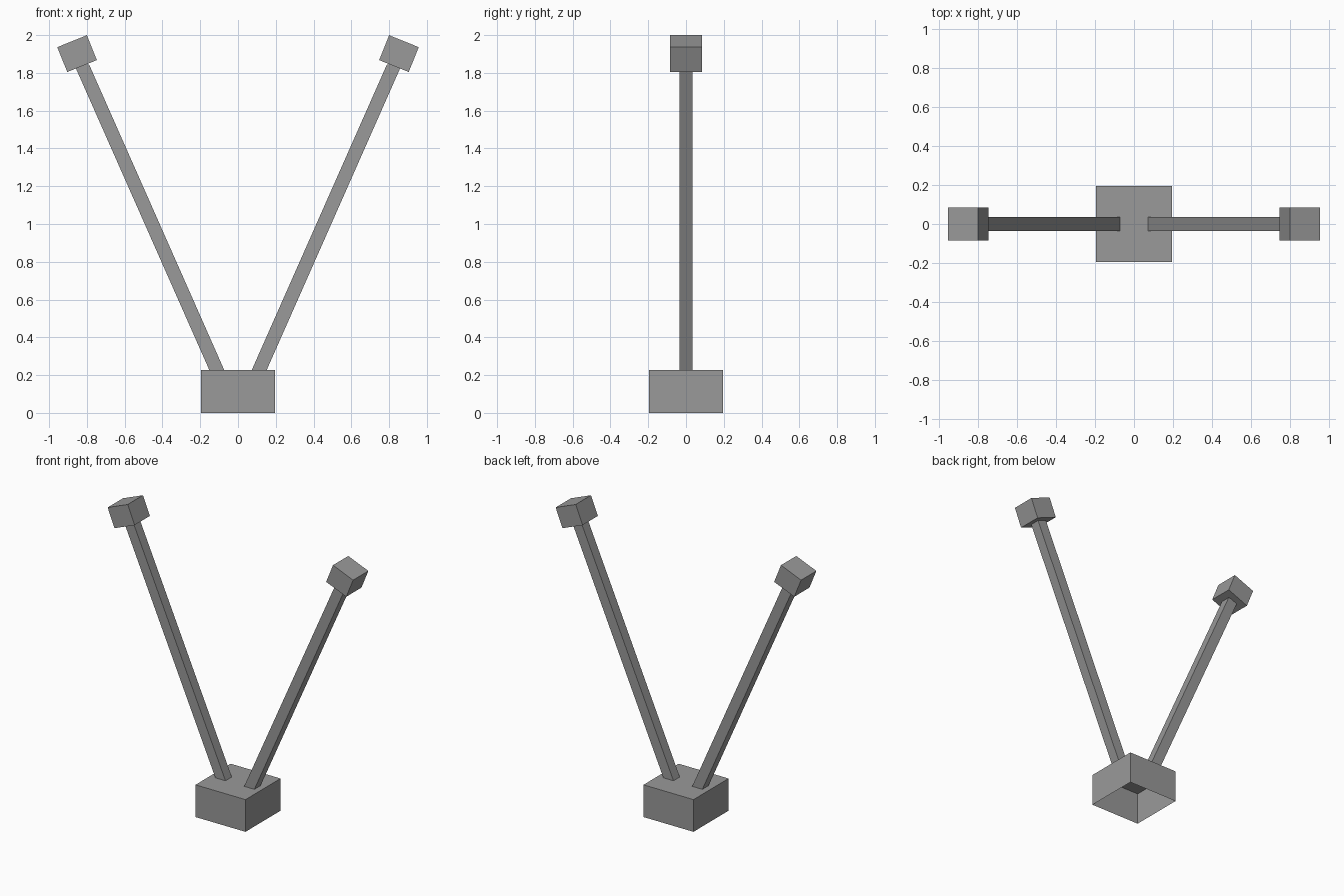
import bpy, bmesh, math
from mathutils import Matrix, Vector

if "Cube" in bpy.data.objects:
    bpy.data.objects.remove(bpy.data.objects["Cube"], do_unlink=True)

grey = bpy.data.materials.new("plain_grey")
grey.use_nodes = True
colour = (0.32, 0.32, 0.32, 1)
grey.diffuse_color = colour
grey.node_tree.nodes["Principled BSDF"].inputs["Base Color"].default_value = colour


def box(name, size, matrix, open_bottom=False):
    """Flat-shaded box of a given size, placed by a matrix."""
    bm = bmesh.new()
    bmesh.ops.create_cube(bm, size=1)
    bmesh.ops.scale(bm, vec=size, verts=bm.verts)
    if open_bottom:
        bm.normal_update()
        under = [f for f in bm.faces if f.normal.z < -0.9]
        bmesh.ops.delete(bm, geom=under, context="FACES_ONLY")
    bm.transform(matrix)
    mesh = bpy.data.meshes.new(name)
    bm.to_mesh(mesh)
    bm.free()
    mesh.materials.append(grey)
    obj = bpy.data.objects.new(name, mesh)
    bpy.context.collection.objects.link(obj)
    return obj


# Hollow base, open underneath
BASE_H = 0.227
box("base", (0.39, 0.39, BASE_H), Matrix.Translation((0, 0, BASE_H / 2)), True)

# Two leaning rods, each with a tilted block on its end
for side, label in ((1, "left"), (-1, "right")):
    foot = Vector((side * 0.112, 0, BASE_H - 0.001))
    top = Vector((side * 0.828, 0, 1.845))
    mid, rise = (foot + top) / 2, top - foot
    shear = Matrix.Identity(4)
    shear[0][2] = rise.x / rise.z
    box(label + "_rod", (0.079, 0.07, rise.z), Matrix.Translation(mid) @ shear)

    tilt = Matrix.Rotation(side * math.radians(22), 4, "Y")
    place = Matrix.Translation((side * 0.852, 0, 1.902))
    box(label + "_end_block", (0.169, 0.17, 0.142), place @ tilt)
